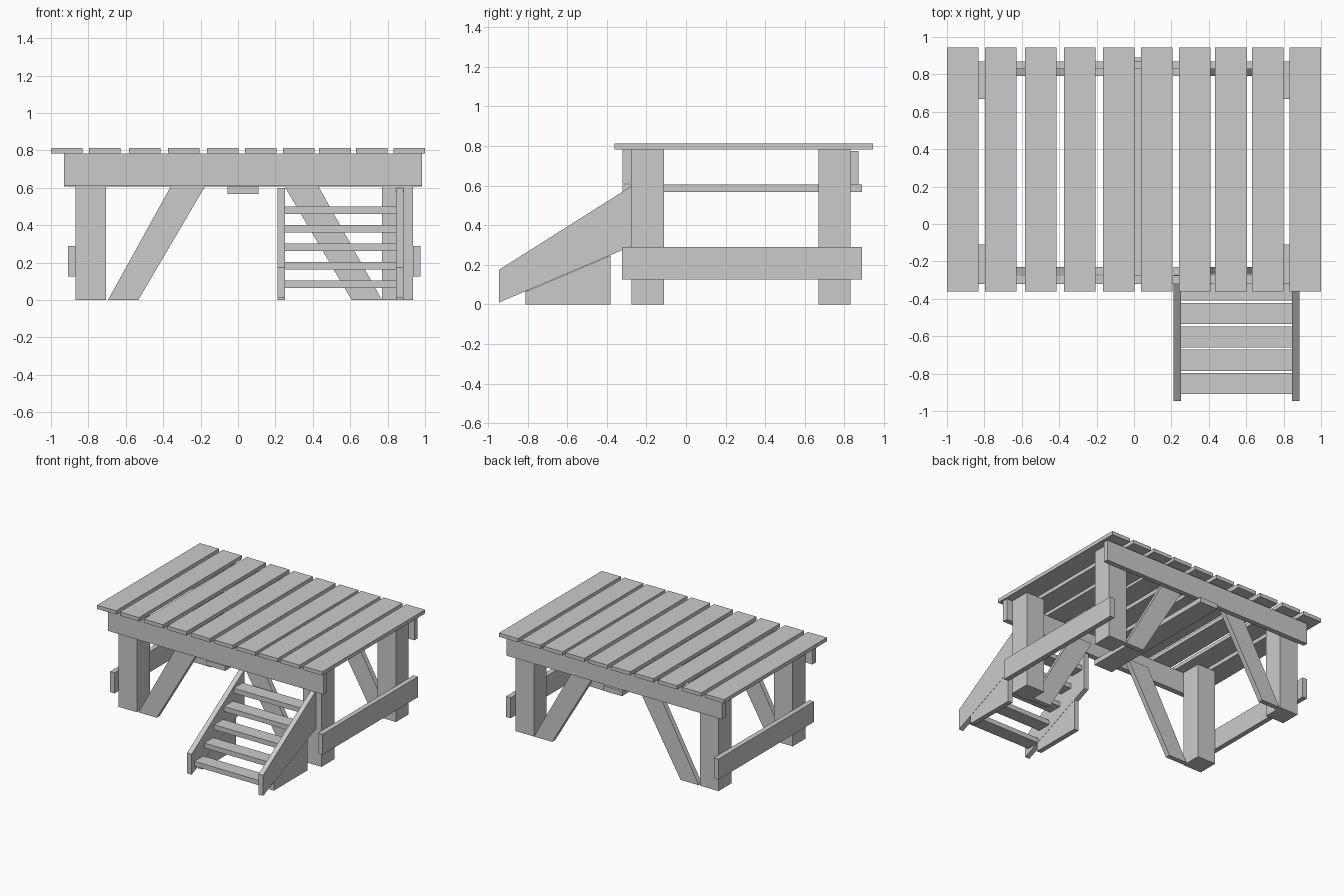
import bpy

if "Cube" in bpy.data.objects:
    bpy.data.objects.remove(bpy.data.objects["Cube"])


def mesh_object(name, verts, faces):
    mesh = bpy.data.meshes.new(name)
    mesh.from_pydata(verts, [], faces)
    mesh.update()
    obj = bpy.data.objects.new(name, mesh)
    bpy.context.collection.objects.link(obj)
    return obj


def prism(name, profile, lo, hi, axis):
    """Extrude a counter-clockwise 2D profile along x (y,z points) or y (x,z points)."""
    n = len(profile)

    def point(p, d):
        return (d, p[0], p[1]) if axis == 'x' else (p[0], d, p[1])

    # Orient so that normals face outward for either axis
    if axis == 'y':
        lo, hi = hi, lo
    verts = [point(p, lo) for p in profile] + [point(p, hi) for p in profile]
    faces = [tuple(reversed(range(n))), tuple(range(n, 2 * n))]
    faces += [(i, (i + 1) % n, n + (i + 1) % n, n + i) for i in range(n)]
    return mesh_object(name, verts, faces)


def box(name, x, y, z):
    profile = [(y[0], z[0]), (y[1], z[0]), (y[1], z[1]), (y[0], z[1])]
    return prism(name, profile, x[0], x[1], 'x')


# Deck planks, slightly uneven spacing
for x in (-1, -.797, -.583, -.374, -.166, .037, .24, .434, .631, .831):
    box("deck_plank", (x, x + .169), (-.36, .945), (.783, .813))

# Long beams under the deck, front and back
box("front_beam", (-.93, .985), (-.32, -.276), (.61, .783))
box("back_beam", (-.93, .985), (.83, .87), (.607, .775))

# Flat centre joist below the beams
box("centre_joist", (-.055, .11), (-.32, .89), (.567, .607))

# Legs and side rails
for x0, x1, rail in ((-.87, -.705, (-.91, -.87)), (.77, .935, (.935, .975))):
    box("front_leg", (x0, x1), (-.275, -.11), (0, .783))
    box("back_leg", (x0, x1), (.668, .83), (0, .783))
    box("side_rail", rail, (-.322, .89), (.125, .29))

# Diagonal braces, front and back
left_brace = [(-.695, 0), (-.533, 0), (-.14, .67), (-.325, .67)]
right_brace = [(.608, 0), (.77, 0), (.395, .67), (.212, .67)]
for y0, y1 in ((-.27, -.23), (.79, .83)):
    prism("left_brace", left_brace, y0, y1, 'y')
    prism("right_brace", right_brace, y0, y1, 'y')

# Stair stringers with ground supports
stringer = [(-.945, .01), (-.38, .25), (-.272, .296), (-.272, .6), (-.945, .175)]
support = [(-.81, 0), (-.382, 0), (-.382, .247), (-.81, .065)]
for x0, x1 in ((.21, .25), (.845, .885)):
    prism("stair_stringer", stringer, x0, x1, 'x')
    prism("stair_support", support, x0, x1, 'x')

# Stair treads
for i in range(5):
    y, z = -.91 + .125 * i, .065 + .099 * i
    box("stair_tread", (.25, .845), (y, y + .113), (z, z + .039))
